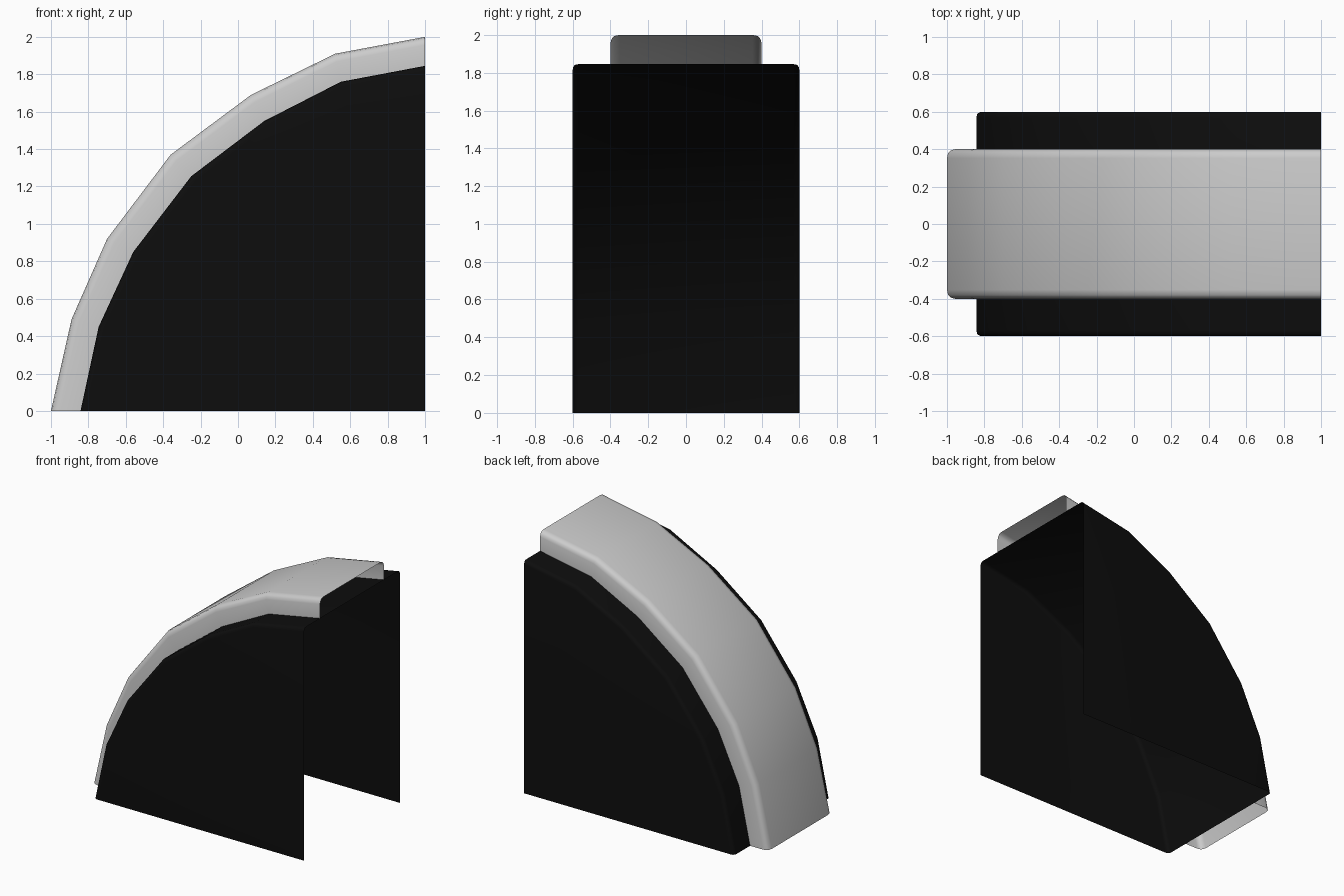
import bpy, bmesh, math

if "Cube" in bpy.data.objects:
    bpy.data.objects.remove(bpy.data.objects["Cube"])

# Side profiles of the quarter arch (x, z), from the ground up to the top
OUTER = [(-1, 0), (-.89, .49), (-.70, .92), (-.36, 1.37), (.07, 1.69), (.52, 1.91), (1, 2)]
INNER = [(-.842, 0), (-.745, .45), (-.56, .85), (-.25, 1.255), (.14, 1.55), (.55, 1.76), (1, 1.845)]
CORE = [(1 + (x - 1) * .9, z * .9) for x, z in INNER]


def sweep(name, low, high, half_section, panels=False):
    """Skin a mirrored cross-section (y, t), t blending the low and high profiles."""
    section = half_section + [(-y, t) for y, t in reversed(half_section)]
    bm = bmesh.new()
    rows = [[bm.verts.new((a[0] + (b[0] - a[0]) * t, y, a[1] + (b[1] - a[1]) * t))
             for a, b in zip(low, high)] for y, t in section]
    for r0, r1 in zip(rows, rows[1:]):
        for i in range(len(low) - 1):
            bm.faces.new((r0[i], r0[i + 1], r1[i + 1], r1[i]))
    if panels:
        # Flat side walls running back to the lower corner
        for row in (rows[0], rows[-1]):
            corner = bm.verts.new((1, row[0].co.y, 0))
            bm.faces.new(row + [corner])
    bmesh.ops.recalc_face_normals(bm, faces=bm.faces)
    if sum(f.normal.z * f.calc_area() for f in bm.faces) < 0:
        bmesh.ops.reverse_faces(bm, faces=bm.faces)
    mesh = bpy.data.meshes.new(name)
    bm.to_mesh(mesh)
    bm.free()
    obj = bpy.data.objects.new(name, mesh)
    bpy.context.collection.objects.link(obj)
    bpy.ops.object.select_all(action='DESELECT')
    obj.select_set(True)
    bpy.context.view_layer.objects.active = obj
    bpy.ops.object.shade_smooth_by_angle(angle=math.radians(40))
    return obj


# Raised outer band with rounded shoulders
sweep("outer_band", INNER, OUTER,
      [(-.4, 0), (-.4, .72), (-.394, .86), (-.38, .96), (-.352, 1)])

# Black inner housing, open at the back end and underneath
housing = sweep("inner_housing", CORE, INNER,
                [(-.6, .83), (-.597, .92), (-.588, .98), (-.57, 1)], panels=True)
black = bpy.data.materials.new("black")
black.diffuse_color = (.004, .004, .004, 1)
black.use_nodes = True
black.node_tree.nodes["Principled BSDF"].inputs["Base Color"].default_value = black.diffuse_color
housing.data.materials.append(black)
